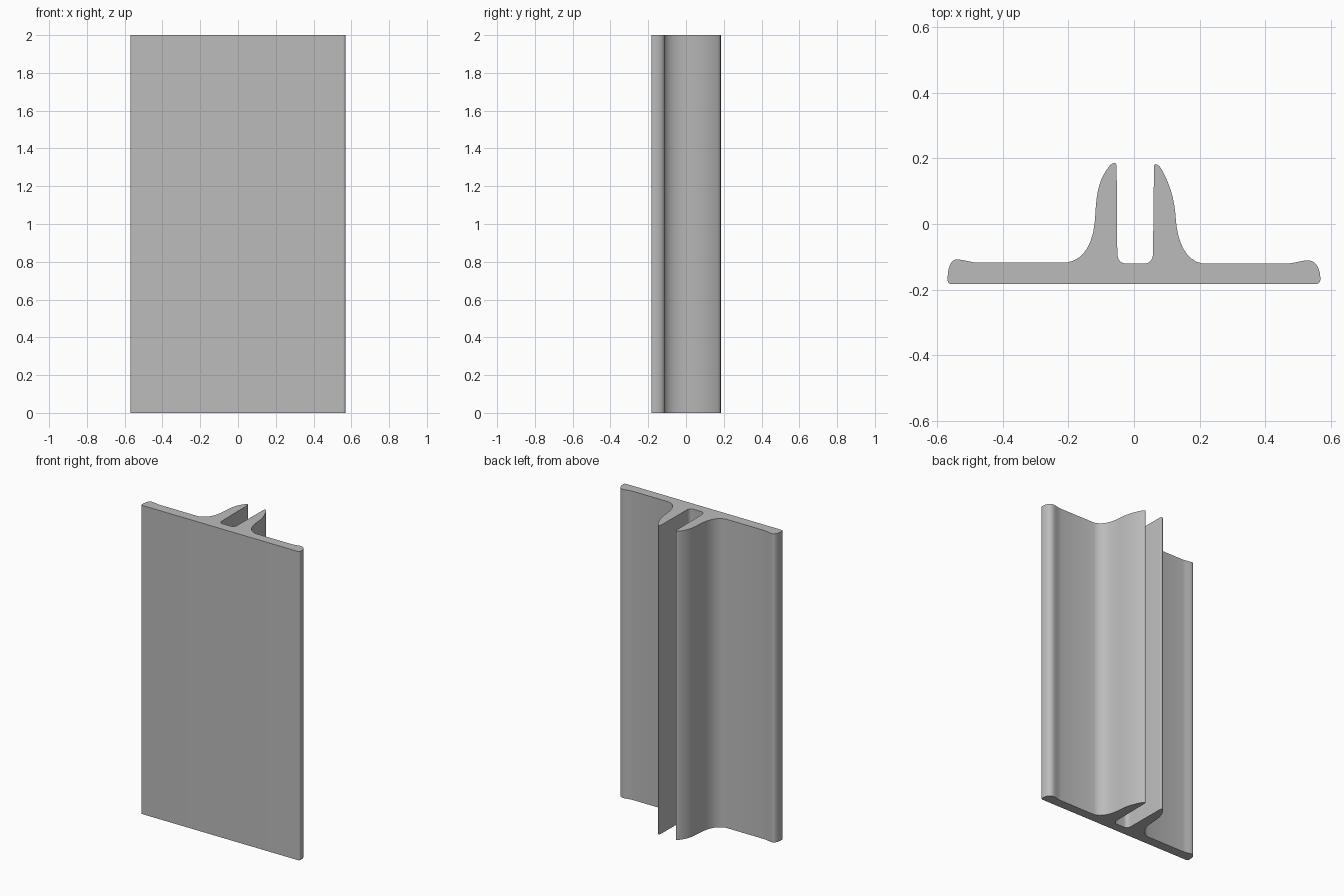
import bpy
import bmesh
from math import radians
from mathutils import Vector

HEIGHT = 2.0
STEPS = 8

cube = bpy.data.objects.get("Cube")
if cube:
    bpy.data.objects.remove(cube, do_unlink=True)


def trace(start, segments):
    """Turn lines (one point) and cubic curves (three points) into an outline."""
    pts = [Vector(start)]
    for seg in segments:
        if len(seg) == 1:
            pts.append(Vector(seg[0]))
            continue
        a = pts[-1].copy()
        b, c, d = map(Vector, seg)
        for i in range(1, STEPS + 1):
            t = i / STEPS
            u = 1 - t
            pts.append(a * u**3 + b * 3*u*u*t + c * 3*u*t*t + d * t**3)
    return pts


# Cross-section, anticlockwise from the lower left corner
profile = trace((-.558, -.183), [
    # flat front face and right end lip
    [(.555, -.183)],
    [(.564, -.183), (.569, -.178), (.569, -.168)],
    [(.569, -.14), (.558, -.111), (.53, -.111)],
    [(.51, -.111), (.49, -.121), (.46, -.121)],
    # right flange and outer side of right fin
    [(.21, -.121)],
    [(.155, -.112), (.133, -.05), (.128, .01)],
    [(.124, .085), (.105, .13), (.083, .169)],
    [(.077, .179), (.063, .19), (.061, .176)],
    # slot between the fins
    [(.058, -.09)],
    [(.057, -.11), (.048, -.121), (.03, -.121)],
    [(-.022, -.121)],
    [(-.041, -.121), (-.05, -.11), (-.051, -.09)],
    # tip and outer side of left fin
    [(-.053, .178)],
    [(-.054, .189), (-.065, .188), (-.074, .178)],
    [(-.103, .143), (-.115, .105), (-.118, .03)],
    [(-.122, -.055), (-.148, -.108), (-.206, -.118)],
    # left flange and left end lip
    [(-.475, -.118)],
    [(-.495, -.118), (-.52, -.109), (-.54, -.108)],
    [(-.56, -.108), (-.569, -.135), (-.569, -.168)],
    [(-.569, -.178), (-.566, -.183), (-.558, -.183)],
])[:-1]

# Extrude the cross-section to full height
bm = bmesh.new()
base = bm.faces.new([bm.verts.new((p.x, p.y, 0)) for p in profile])
top = bmesh.ops.extrude_face_region(bm, geom=[base], use_keep_orig=True)
bmesh.ops.translate(bm, vec=(0, 0, HEIGHT),
                    verts=[v for v in top["geom"] if isinstance(v, bmesh.types.BMVert)])
bmesh.ops.recalc_face_normals(bm, faces=bm.faces[:])
mesh = bpy.data.meshes.new("double_fin_strip")
bm.to_mesh(mesh)
bm.free()

strip = bpy.data.objects.new("double_fin_strip", mesh)
bpy.context.collection.objects.link(strip)

# Plain grey finish
grey = bpy.data.materials.new("plain_grey")
grey.use_nodes = True
colour = (.5, .5, .5, 1)
grey.diffuse_color = colour
grey.node_tree.nodes["Principled BSDF"].inputs["Base Color"].default_value = colour
mesh.materials.append(grey)

bpy.ops.object.select_all(action="DESELECT")
strip.select_set(True)
bpy.context.view_layer.objects.active = strip
bpy.ops.object.shade_smooth_by_angle(angle=radians(35))
